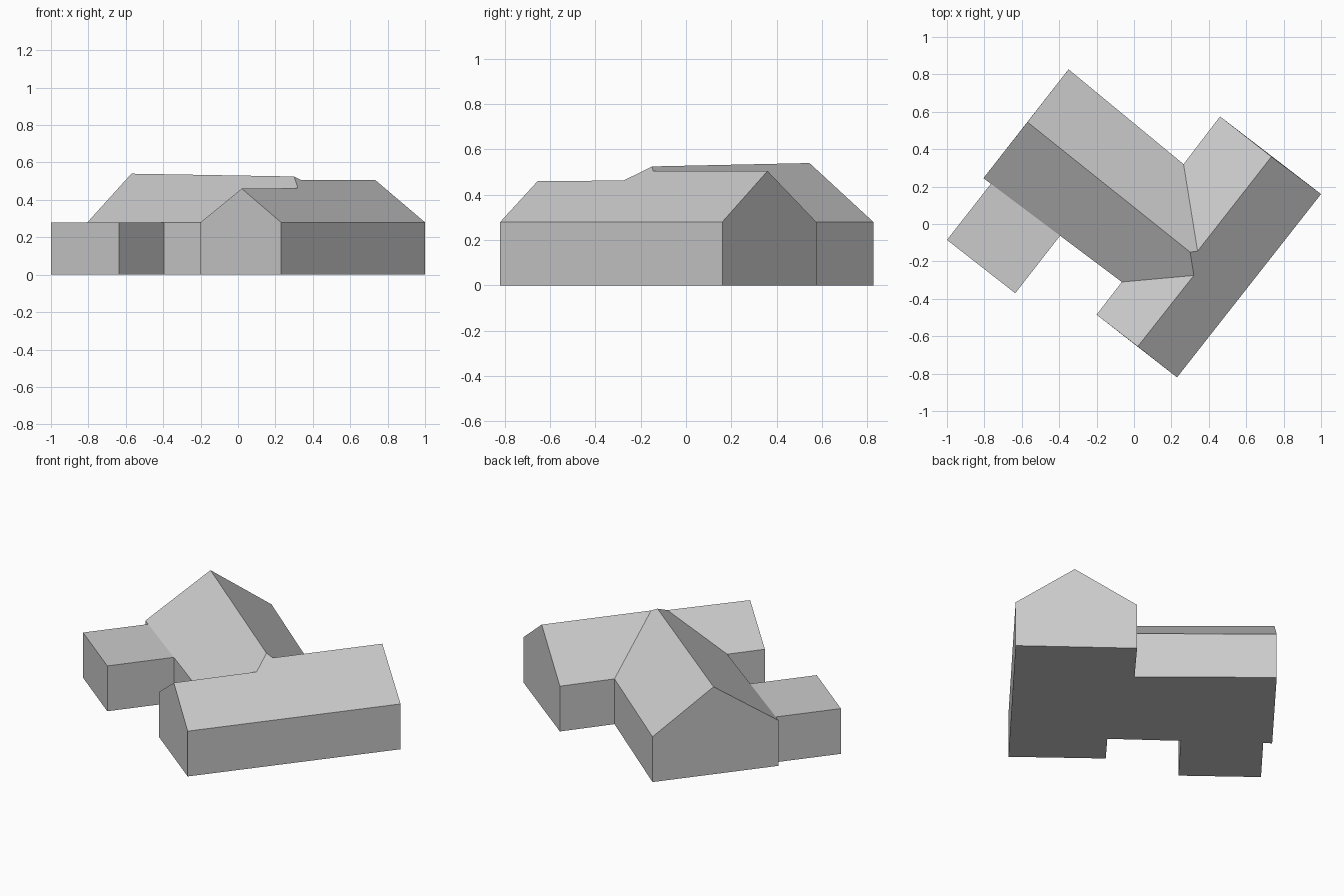
import bpy
import bmesh

old = bpy.data.objects.get("Cube")
if old:
    bpy.data.objects.remove(old)

# One plain grey for the whole building
grey = bpy.data.materials.new("plain grey")
grey.use_nodes = True
colour = (0.6, 0.6, 0.6, 1)
grey.diffuse_color = colour
grey.node_tree.nodes["Principled BSDF"].inputs["Base Color"].default_value = colour

EAVE = 0.28

# Ground plan corners, counter-clockwise from the main gable
plan = {
    "main_west": (-0.805, 0.245),
    "annex_west": (-0.765, 0.215),
    "annex_tip": (-1.0, -0.085),
    "annex_front": (-0.635, -0.37),
    "annex_east": (-0.395, -0.0625),
    "front_corner": (-0.065, -0.31),
    "wing_front_west": (-0.20, -0.485),
    "wing_front_east": (0.23, -0.82),
    "wing_back_east": (1.0, 0.16),
    "wing_back_west": (0.46, 0.575),
    "back_corner": (0.265, 0.32),
    "main_north": (-0.35, 0.827),
}

# Ridge points
ridge = {
    "main_peak": (-0.57, 0.545, 0.54),
    "main_end": (0.30, -0.15, 0.525),
    "back_start": (0.34, -0.145, 0.505),
    "back_peak": (0.735, 0.36, 0.505),
    "front_start": (0.32, -0.275, 0.463),
    "front_peak": (0.02, -0.655, 0.46),
}


def top(name):
    return ridge[name] if name in ridge else (*plan[name], EAVE)


def base(name):
    return (*plan[name], 0)


def build(name, faces, upward=False):
    bm = bmesh.new()
    for points in faces:
        face = bm.faces.new([bm.verts.new(p) for p in points])
        face.normal_update()
        if upward and face.normal.z < 0:
            face.normal_flip()
    bmesh.ops.remove_doubles(bm, verts=bm.verts[:], dist=0.0001)
    mesh = bpy.data.meshes.new(name)
    bm.to_mesh(mesh)
    bm.free()
    mesh.materials.append(grey)
    obj = bpy.data.objects.new(name, mesh)
    bpy.context.collection.objects.link(obj)
    return obj


def roof(name, *slopes):
    return build(name, [[top(p) for p in s.split()] for s in slopes], True)


# Walls around the plan, three of them rising into gables, and the floor
gables = {
    "main_north": "main_peak",
    "wing_front_west": "front_peak",
    "wing_back_east": "back_peak",
}
corners = list(plan)
walls = []
for a, b in zip(corners, corners[1:] + corners[:1]):
    wall = [base(a), base(b), top(b)]
    if a in gables:
        wall.append(top(gables[a]))
    walls.append(wall + [top(a)])
walls.append([base(c) for c in reversed(corners)])
build("walls", walls)

# Main block roof, both slopes
roof("main_roof",
     "main_north main_peak main_end back_start back_corner",
     "main_west main_peak main_end front_start front_corner")

# Cross wing roof: one long east slope, two short west slopes
roof("wing_roof",
     "wing_front_east wing_back_east back_peak back_start main_end front_start front_peak",
     "back_corner back_start back_peak wing_back_west",
     "wing_front_west front_corner front_start front_peak")

# Flat roof of the annex
roof("annex_roof", "annex_west annex_tip annex_front annex_east")
